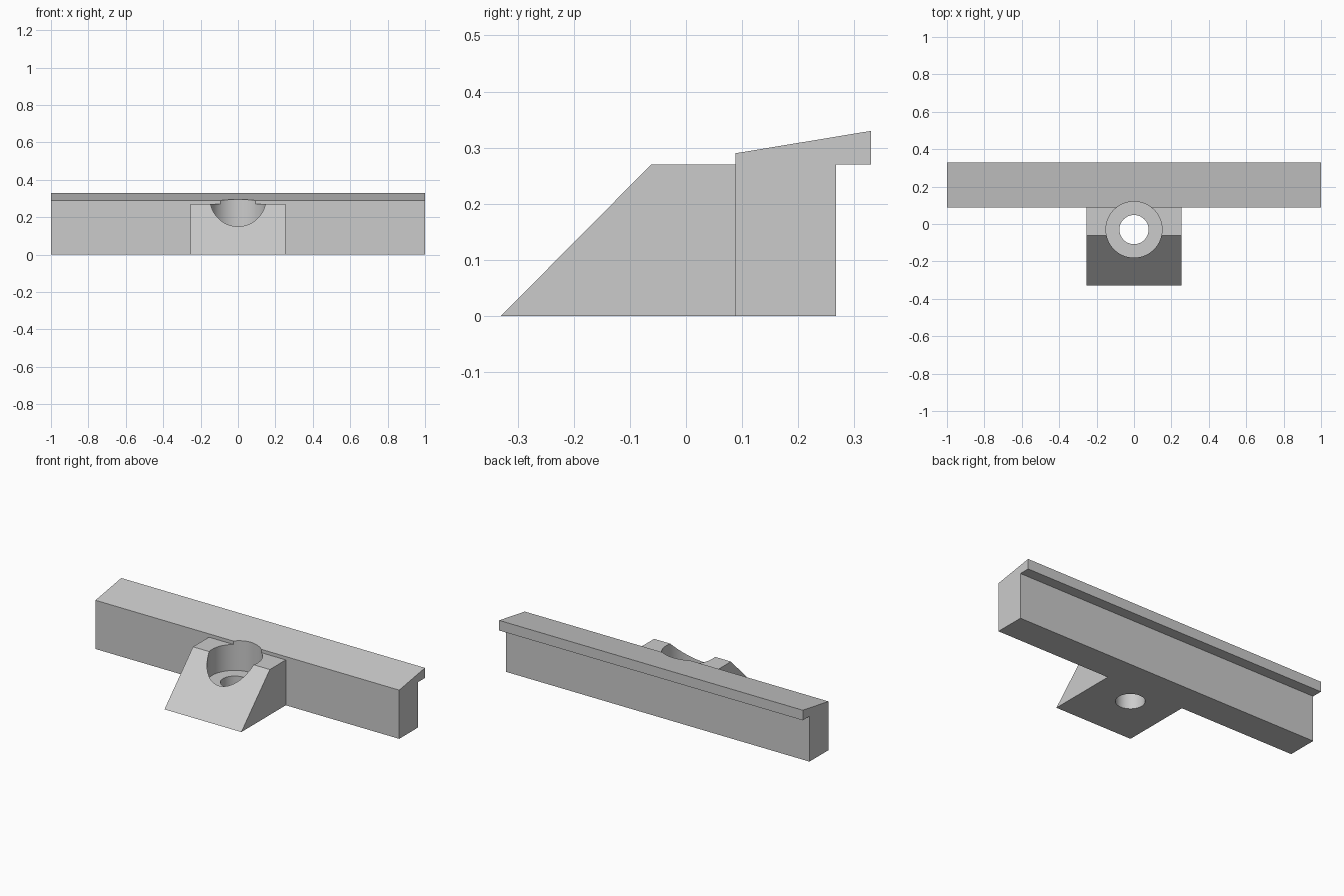
import bpy
import math

cube = bpy.data.objects.get("Cube")
if cube:
    bpy.data.objects.remove(cube, do_unlink=True)

grey = bpy.data.materials.new("plain_grey")
grey.use_nodes = True
colour = (0.6, 0.6, 0.6, 1)
grey.diffuse_color = colour
grey.node_tree.nodes["Principled BSDF"].inputs["Base Color"].default_value = colour


def extrude_profile(name, profile, half_width):
    """Solid from a (y, z) outline swept along x."""
    n = len(profile)
    verts = [(x, y, z) for x in (-half_width, half_width) for y, z in profile]
    faces = [list(range(n))[::-1], list(range(n, 2 * n))]
    faces += [(i, (i + 1) % n, n + (i + 1) % n, n + i) for i in range(n)]
    mesh = bpy.data.meshes.new(name)
    mesh.from_pydata(verts, [], faces)
    mesh.materials.append(grey)
    obj = bpy.data.objects.new(name, mesh)
    bpy.context.collection.objects.link(obj)
    return obj


def cylinder(name, radius, bottom, top):
    bpy.ops.mesh.primitive_cylinder_add(
        vertices=96, radius=radius, depth=top - bottom,
        location=(0, -0.03, (bottom + top) / 2))
    obj = bpy.context.object
    obj.name = name
    obj.data.materials.append(grey)
    return obj


def combine(target, tool, operation):
    """Apply a boolean and discard the tool object."""
    bpy.context.view_layer.update()
    mod = target.modifiers.new(operation.lower(), "BOOLEAN")
    mod.operation = operation
    mod.solver = "EXACT"
    mod.object = tool
    bpy.context.view_layer.objects.active = target
    bpy.ops.object.modifier_apply(modifier=mod.name)
    bpy.data.objects.remove(tool, do_unlink=True)


# Long bar with a sloped top and a lip overhanging the back
FRONT, BACK, LIP = 0.088, 0.267, 0.33
rail = extrude_profile("clamp_rail", [
    (FRONT, 0), (BACK, 0), (BACK, 0.27), (LIP, 0.27), (LIP, 0.33), (FRONT, 0.29)], 1)

# Wedge-shaped mounting foot, sunk slightly into the bar
foot = extrude_profile("mounting_foot", [
    (-LIP, 0), (FRONT + 0.05, 0), (FRONT + 0.05, 0.27), (-0.062, 0.27)], 0.253)
combine(rail, foot, "UNION")

# Screw head pocket and through hole
combine(rail, cylinder("screw_pocket", 0.15, 0.115, 0.5), "DIFFERENCE")
combine(rail, cylinder("screw_hole", 0.078, -0.1, 0.2), "DIFFERENCE")

# Smooth the round walls, keep the edges sharp
bpy.ops.object.select_all(action="DESELECT")
rail.select_set(True)
bpy.context.view_layer.objects.active = rail
bpy.ops.object.shade_smooth_by_angle(angle=math.radians(25))
